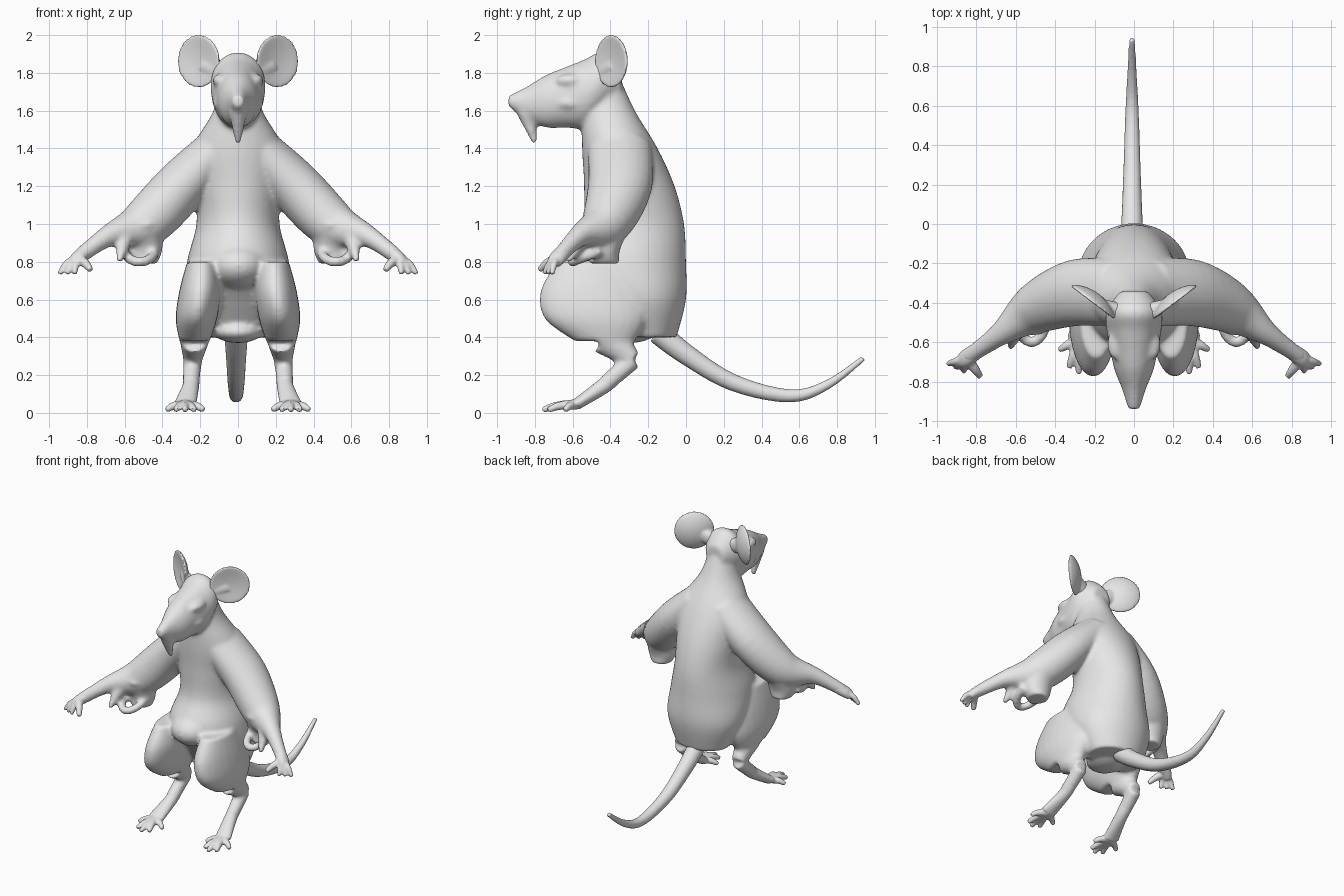
import bpy
import bmesh
import math
from mathutils import Vector, Matrix

cube = bpy.data.objects.get("Cube")
if cube:
    bpy.data.objects.remove(cube, do_unlink=True)

grey = bpy.data.materials.new("clay_grey")
grey.use_nodes = True
clay = (.8, .8, .8, 1)
grey.diffuse_color = clay
grey.node_tree.nodes["Principled BSDF"].inputs["Base Color"].default_value = clay

X, Y, Z = Matrix.Identity(3)
SIDES = {"left": 1, "right": -1}


def spline(points, steps=5):
    """Catmull-Rom interpolation through rows of numbers."""
    result = []
    last = len(points) - 1
    for i in range(last):
        before, start = points[max(i - 1, 0)], points[i]
        end, after = points[i + 1], points[min(i + 2, last)]
        for k in range(steps):
            t = k / steps
            result.append([q + t / 2 * (r - p + t * (2 * p - 5 * q + 4 * r - s
                           + t * (3 * (q - r) + s - p)))
                           for p, q, r, s in zip(before, start, end, after)])
    return result + [points[-1]]


def tube(bm, path, wide, deep=None, ref=X, axis=None, side=1, sides=24):
    """Elliptic loft along a path; wide is the radius along ref, deep the other."""
    rows = spline([(*p, w, d) for p, w, d in zip(path, wide, deep or wide)])
    centres = [Vector((side * row[0], row[1], row[2])) for row in rows]
    rings = []
    for i, (centre, row) in enumerate(zip(centres, rows)):
        ahead = centres[min(i + 1, len(rows) - 1)] - centres[max(i - 1, 0)]
        along = axis or ahead.normalized()
        u = (ref - along * ref.dot(along)).normalized()
        v = along.cross(u)
        ring = []
        for k in range(sides):
            t = math.tau * k / sides
            spot = centre + u * row[3] * math.cos(t) + v * row[4] * math.sin(t)
            ring.append(bm.verts.new(spot))
        rings.append(ring)
    for lower, upper in zip(rings, rings[1:]):
        for k in range(sides):
            n = (k + 1) % sides
            bm.faces.new((lower[k], lower[n], upper[n], upper[k]))
    bm.faces.new(rings[0])
    bm.faces.new(rings[-1])


def ball(bm, centre, size):
    matrix = Matrix.Translation(centre) @ Matrix.Diagonal((*size, 1))
    bmesh.ops.create_uvsphere(bm, u_segments=24, v_segments=16, radius=1, matrix=matrix)


def digit(bm, root, tip, arch, radius, side):
    """Tapered finger or toe that arches before its tip."""
    knuckle = root.lerp(tip, .6) + Z * arch
    tube(bm, [root, knuckle, tip], [radius, radius * .8, radius * .55],
         ref=Z, side=side, sides=12)


def finish(name, bm, voxel, rounds):
    """Fuse the overlapping volumes into one soft skin."""
    bmesh.ops.recalc_face_normals(bm, faces=bm.faces[:])
    mesh = bpy.data.meshes.new(name)
    bm.to_mesh(mesh)
    bm.free()
    mesh.materials.append(grey)
    obj = bpy.data.objects.new(name, mesh)
    bpy.context.collection.objects.link(obj)
    skin = obj.modifiers.new("skin", "REMESH")
    skin.mode = "VOXEL"
    skin.voxel_size = voxel
    skin.use_smooth_shade = True
    soften = obj.modifiers.new("soften", "SMOOTH")
    soften.factor = .5
    soften.iterations = rounds


# Joints of the left limbs
shoulder = Vector((.1, -.35, 1.4))
upper_arm = Vector((.3, -.35, 1.2))
elbow = Vector((.5, -.43, 1))
wrist = Vector((.68, -.56, .94))
palm = Vector((.85, -.68, .82))
knee = Vector((.23, -.42, .4))
hock = Vector((.24, -.28, .28))
ankle = Vector((.25, -.44, .14))
sole = Vector((.28, -.58, .045))

# Torso, in even steps from pelvis to neck
body = bmesh.new()
spine = [-.2, -.25, -.32, -.28, -.3, -.35, -.41, -.44]
tube(body, [Vector((0, y, .4 + .2 * i)) for i, y in enumerate(spine)],
     wide=[.2, .28, .27, .22, .23, .24, .13, .08],
     deep=[.15, .25, .32, .27, .24, .2, .14, .08], axis=Z, sides=40)

# Belly fold and the bulge under the pelvis
ball(body, (0, -.47, .78), (.17, .22, .13))
ball(body, (0, -.3, .43), (.13, .14, .06))

# Head, in even steps from nape to nose, with an overhanging lip
skull = [1.74, 1.75, 1.69, 1.67, 1.65, 1.64, 1.65]
tube(body, [Vector((0, -.34 - .1 * i, z)) for i, z in enumerate(skull)],
     wide=[.07, .14, .14, .12, .1, .06, .03],
     deep=[.08, .16, .18, .16, .14, .09, .03], axis=Y)
tube(body, [Vector((0, -.85, 1.6)), Vector((0, -.8, 1.43))], [.05, .016])

for side in SIDES.values():
    # Brow and cheek leave a crease for the eye
    for lift in (.06, -.06):
        ball(body, (side * .095, -.61, 1.7 + lift), (.04, .08, .035))

    # Shoulder, arm and forearm
    tube(body, [shoulder, upper_arm, elbow, wrist, palm], [.17, .17, .13, .06, .04],
         [.12, .14, .13, .06, .04], ref=Y, side=side)

    # Loose skin hanging at the elbow, with a curled rim and a small point
    tube(body, [elbow, elbow - Z * .14, elbow - Z * .21], [.1, .1, .07],
         [.14, .08, .08], axis=Z, side=side)
    rim = []
    for k in range(7):
        t = math.pi * k / 6
        rim.append(elbow + Vector((.02 + .08 * math.cos(t), -.02 - .15 * math.sin(t),
                                   -.14 - .06 * math.sin(t))))
    tube(body, rim, [.028] * len(rim), ref=Z, side=side, sides=12)
    tube(body, [elbow + Vector((.1, -.11, -.07)), elbow + Vector((.13, -.2, -.2))],
         [.05, .016], side=side, sides=12)

    # Thigh, shank and the leg below the hock
    tube(body, [Vector((.19, -.5, .8)), Vector((.2, -.5, .65)),
                Vector((.22, -.48, .5)), Vector((.23, -.43, .38))],
         [.08, .11, .11, .08], [.18, .27, .27, .16], axis=Z, side=side)
    tube(body, [knee, hock], [.08, .05], [.1, .05], side=side)
    tube(body, [hock, ankle], [.05, .044], side=side)
finish("body", body, voxel=.013, rounds=8)

for name, side in SIDES.items():
    # Ear: thin dish angled outward and back, with a root
    ear = bmesh.new()
    bmesh.ops.create_uvsphere(ear, u_segments=32, v_segments=20, radius=1)
    turn = Matrix.Rotation(side * .65, 3, "Z")
    centre = Vector((side * .2, -.385, 1.862))
    for v in ear.verts:
        u, w, n = v.co
        cup = .015 - .03 * (u * u + w * w)
        v.co = centre + turn @ Vector((u * .14, cup + n * .022, w * .141))
    tube(ear, [Vector((.07, -.45, 1.8)), Vector((.19, -.39, 1.85))],
         [.05, .015], [.06, .04], ref=Y, side=side)
    finish(name + "_ear", ear, voxel=.008, rounds=3)

    # Hand: palm, three fingers and a thumb
    hand = bmesh.new()
    tube(hand, [palm.lerp(wrist, .4), palm, palm + Vector((.03, -.02, -.03))],
         [.04, .045, .035], [.04, .036, .025], ref=Y, side=side)
    for i in range(3):
        reach = Vector((.095 - .04 * i, -.03 - .02 * i, -.085))
        digit(hand, palm, palm + reach, .02, .025, side)
    digit(hand, palm, palm + Vector((-.07, -.095, -.065)), .01, .03, side)
    finish(name + "_hand", hand, voxel=.008, rounds=4)

    # Foot: instep and five spread toes
    foot = bmesh.new()
    tube(foot, [ankle.lerp(hock, .4), ankle, sole], [.045, .044, .06],
         [.045, .042, .03], side=side)
    for i in range(-2, 3):
        reach = Vector((.05 * i, .03 * i * i - .18, -.03))
        digit(foot, sole, sole + reach, .01, .028, side)
    finish(name + "_foot", foot, voxel=.008, rounds=4)

# Tail sweeping back and up, tapering evenly
tail = bmesh.new()
sweep = [(-.15, .43), (0, .31), (.25, .16), (.55, .09), (.75, .15), (.94, .29)]
tube(tail, [Vector((-.01, y, z)) for y, z in sweep],
     [.065 - .01 * i for i in range(len(sweep))])
finish("tail", tail, voxel=.009, rounds=4)
